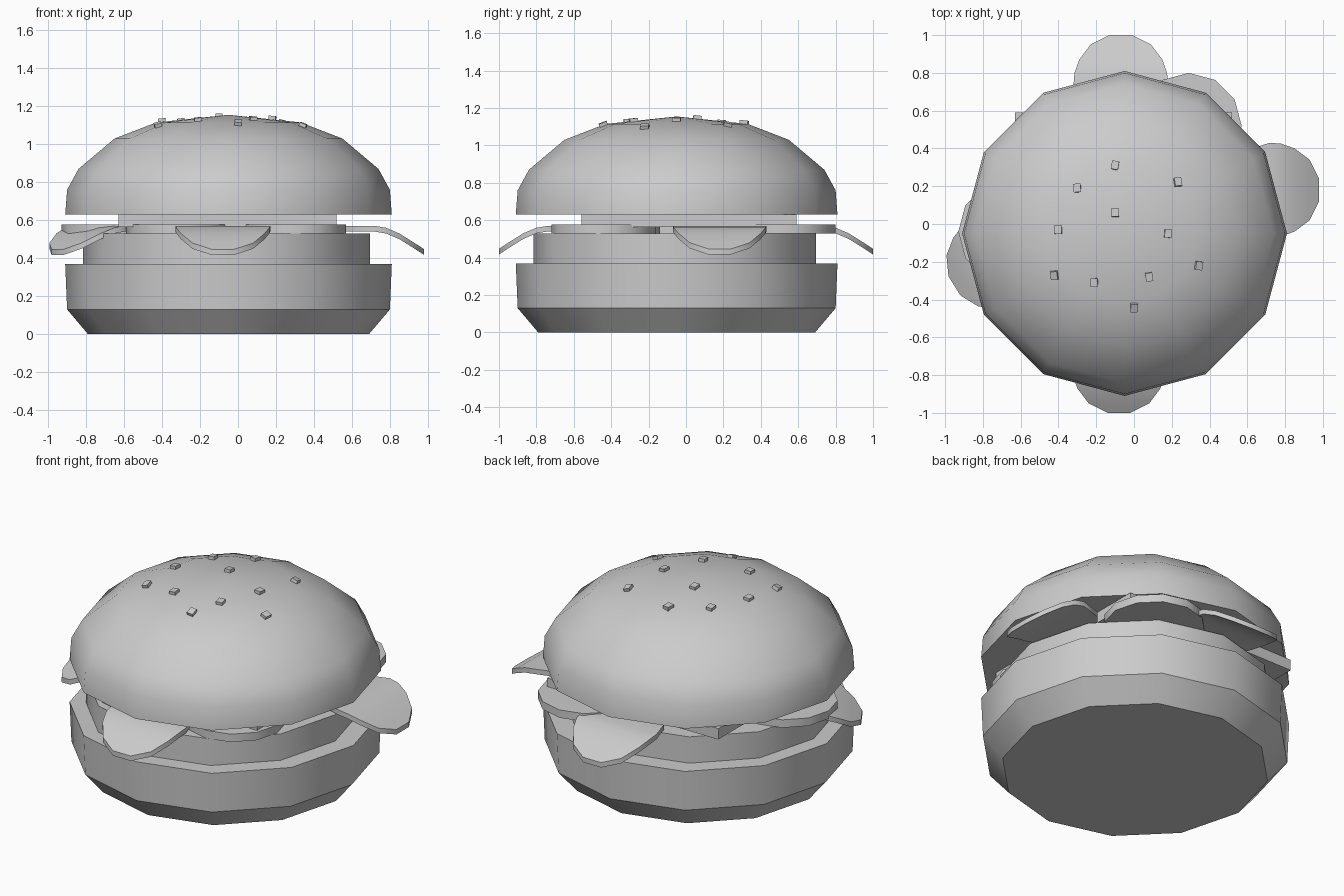
import bpy, bmesh, math
from mathutils import Matrix, Vector
from mathutils.bvhtree import BVHTree

if "Cube" in bpy.data.objects:
    bpy.data.objects.remove(bpy.data.objects["Cube"])

CX = CY = -0.05      # centre of the buns

# The whole model is one plain grey
GREY = bpy.data.materials.new("plain grey")
GREY.diffuse_color = (0.6, 0.6, 0.6, 1)
GREY.use_nodes = True
GREY.node_tree.nodes["Principled BSDF"].inputs["Base Color"].default_value = GREY.diffuse_color


def finish(bm, name, smooth=None):
    bmesh.ops.recalc_face_normals(bm, faces=bm.faces)
    me = bpy.data.meshes.new(name)
    bm.to_mesh(me)
    bm.free()
    ob = bpy.data.objects.new(name, me)
    bpy.context.collection.objects.link(ob)
    me.materials.append(GREY)
    if smooth:
        bpy.ops.object.select_all(action='DESELECT')
        bpy.context.view_layer.objects.active = ob
        ob.select_set(True)
        bpy.ops.object.shade_smooth_by_angle(angle=math.radians(smooth))
    return ob


def lathe(profile, x, y, sides=12):
    """Stack of (radius, z) rings with closed ends; radius 0 makes a point."""
    bm = bmesh.new()
    rings = []
    for r, z in profile:
        if r == 0:
            rings.append([bm.verts.new((x, y, z))] * sides)
            continue
        rings.append([bm.verts.new((x + r * math.cos(i * math.tau / sides),
                                    y + r * math.sin(i * math.tau / sides), z))
                      for i in range(sides)])
    for a, b in zip(rings, rings[1:]):
        for i in range(sides):
            j = (i + 1) % sides
            bm.faces.new(list(dict.fromkeys((a[i], a[j], b[j], b[i]))))
    bm.faces.new(rings[0][::-1])
    if profile[-1][0]:
        bm.faces.new(rings[-1])
    return bm


# Bottom bun and patty
finish(lathe([(0.74, 0), (0.85, 0.13), (0.86, 0.37)], CX, CY), "bottom_bun", 35)
finish(lathe([(0.755, 0.37), (0.755, 0.53)], -0.06, -0.06), "patty", 35)

# Tomato slices
for n, (x, y) in enumerate([(0.29, 0.52), (-0.65, -0.04),
                            (0.29, -0.44), (-0.31, -0.42)]):
    finish(lathe([(0.28, 0.53), (0.28, 0.578)], x, y), f"tomato_slice_{n + 1}", 35)

# Lettuce leaves: a rounded strip that droops towards its tip
STATIONS = [(-0.26, 0.05, 0.57), (-0.13, 0.21, 0.57), (0, 0.25, 0.57),
            (0.06, 0.245, 0.56), (0.13, 0.22, 0.53), (0.21, 0.16, 0.48),
            (0.26, 0.06, 0.447)]
for n, (x, y, deg) in enumerate([(0.72, 0.18, 0), (-0.07, 0.74, 90),
                                 (-0.73, -0.19, 212), (-0.08, -0.74, 270)]):
    bm = bmesh.new()
    rows = [(bm.verts.new((u, -w, z)), bm.verts.new((u, w, z)))
            for u, w, z in STATIONS]
    for a, b in zip(rows, rows[1:]):
        bm.faces.new((a[0], b[0], b[1], a[1]))
    # the extruded copy becomes the underside
    copy = bmesh.ops.extrude_face_region(bm, geom=list(bm.faces),
                                         use_keep_orig=True)["geom"]
    for v in copy:
        if isinstance(v, bmesh.types.BMVert):
            v.co.z -= 0.03
    bm.transform(Matrix.Translation((x, y, 0))
                 @ Matrix.Rotation(math.radians(deg), 4, 'Z'))
    finish(bm, f"lettuce_leaf_{n + 1}", 35)

# Cheese slice
bm = bmesh.new()
bmesh.ops.create_cube(bm, size=1, matrix=Matrix.Translation((-0.055, 0.015, 0.597))
                      @ Matrix.Diagonal((1.15, 1.15, 0.066, 1)))
finish(bm, "cheese_slice")

# Top bun
bm = lathe([(0.86, 0.63), (0.85, 0.76), (0.79, 0.87), (0.60, 1.03),
            (0.38, 1.115), (0, 1.155)], CX, CY)
bmesh.ops.recalc_face_normals(bm, faces=bm.faces)
dome = BVHTree.FromBMesh(bm)
finish(bm, "top_bun", 35)

# Sesame seeds, laid on the dome
SEEDS = [(-0.10, 0.31), (0.23, 0.22), (-0.30, 0.19), (-0.10, 0.06),
         (-0.40, -0.03), (0.18, -0.05), (0.34, -0.22), (0.08, -0.28),
         (-0.42, -0.27), (-0.21, -0.31), (0.0, -0.44)]
bm = bmesh.new()
for n, (x, y) in enumerate(SEEDS):
    hit, normal, _, _ = dome.ray_cast(Vector((x, y, 3)), Vector((0, 0, -1)))
    tilt = Vector((0, 0, 1)).rotation_difference(normal).to_matrix().to_4x4()
    spin = Matrix.Rotation(math.radians((n * 37) % 20 - 10), 4, 'Z')
    bmesh.ops.create_cube(bm, size=1, matrix=Matrix.Translation(hit + normal * 0.003)
                          @ tilt @ spin @ Matrix.Diagonal((0.038, 0.045, 0.03, 1)))
finish(bm, "sesame_seeds")
